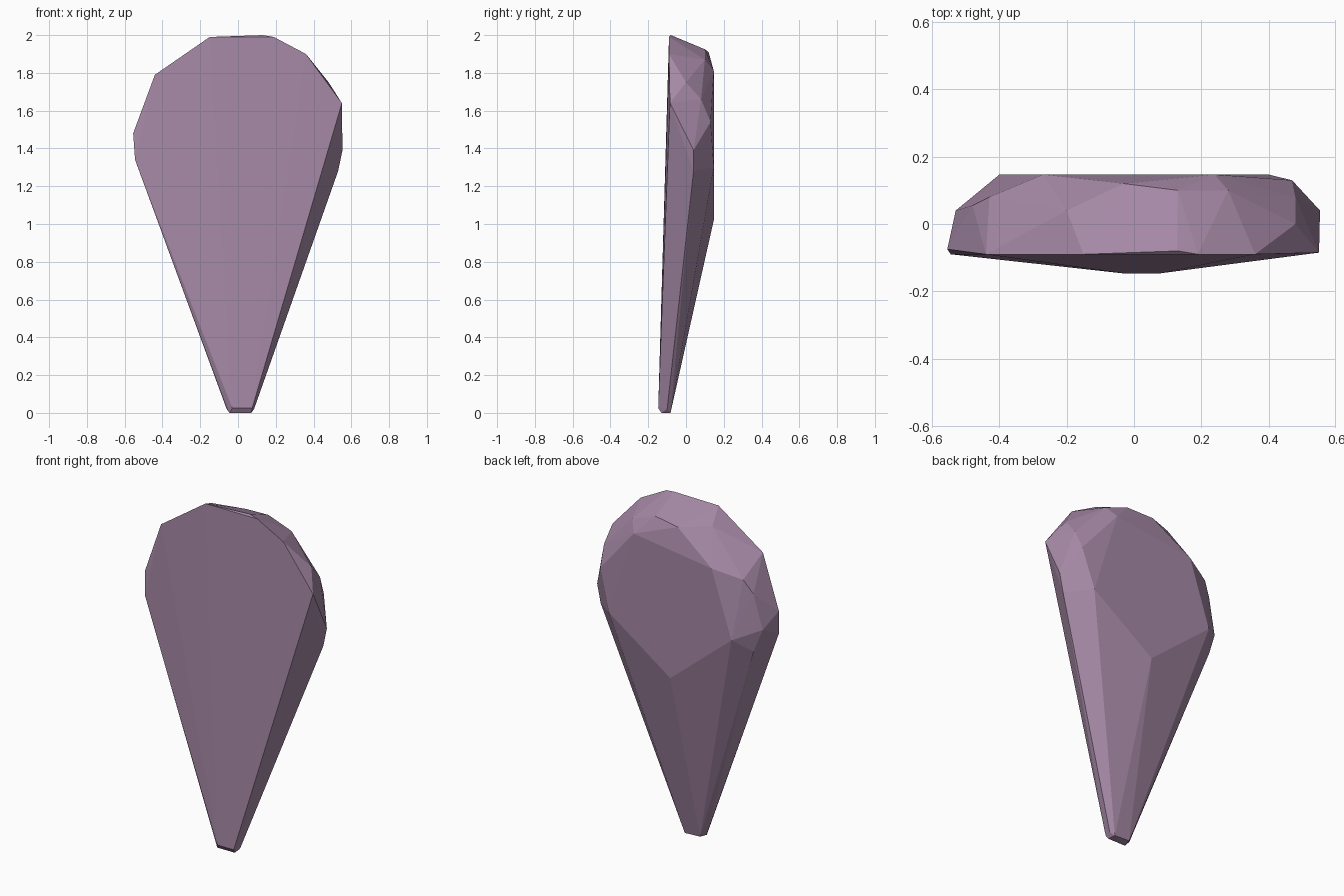
import bpy, bmesh

if "Cube" in bpy.data.objects:
    bpy.data.objects.remove(bpy.data.objects["Cube"])

# Corner points of the faceted stone, grouped by region
front_rim = [(-.15, -.09, 1.99), (.13, -.08, 2.0), (.19, -.09, 1.99), (.36, -.09, 1.90),
             (.55, -.085, 1.64), (-.44, -.09, 1.79), (-.555, -.075, 1.48), (-.545, -.09, 1.34)]
back_plate = [(0, .147, 1.02), (-.40, .147, 1.35), (-.27, .147, 1.74),
              (.24, .147, 1.81), (.40, .147, 1.30)]
top_bevel = [(-.03, .12, 1.91), (.13, .10, 1.925), (.28, .10, 1.87), (-.20, .04, 1.93)]
right_side = [(.48, 0, 1.75), (.48, .08, 1.66), (.47, .13, 1.54),
              (.553, .04, 1.39), (.53, .04, 1.28)]
left_side = [(-.43, .08, 1.69), (-.48, .055, 1.61), (-.53, .04, 1.405), (-.48, .055, 1.27)]
tip = [(-.03, -.147, .025), (.075, -.147, .025), (-.06, -.11, .02), (.085, -.10, .02),
       (-.045, -.13, 0), (.07, -.13, 0), (.065, -.082, 0), (-.035, -.082, .005)]

# Wrap the corners in one convex, flat-faced body
bm = bmesh.new()
for p in front_rim + back_plate + top_bevel + right_side + left_side + tip:
    bm.verts.new(p)
res = bmesh.ops.convex_hull(bm, input=bm.verts[:])
loose = [v for v in bm.verts if not v.link_faces]
bmesh.ops.delete(bm, geom=loose, context='VERTS')
bmesh.ops.dissolve_limit(bm, angle_limit=.01, verts=bm.verts[:], edges=bm.edges[:])
bmesh.ops.recalc_face_normals(bm, faces=bm.faces[:])

mesh = bpy.data.meshes.new("teardrop_stone")
bm.to_mesh(mesh)
bm.free()
stone = bpy.data.objects.new("teardrop_stone", mesh)
bpy.context.collection.objects.link(stone)

# Dusty purple
mat = bpy.data.materials.new("dusty_purple")
mat.diffuse_color = (.38, .25, .38, 1)
mat.use_nodes = True
mat.node_tree.nodes["Principled BSDF"].inputs["Base Color"].default_value = mat.diffuse_color
mesh.materials.append(mat)
